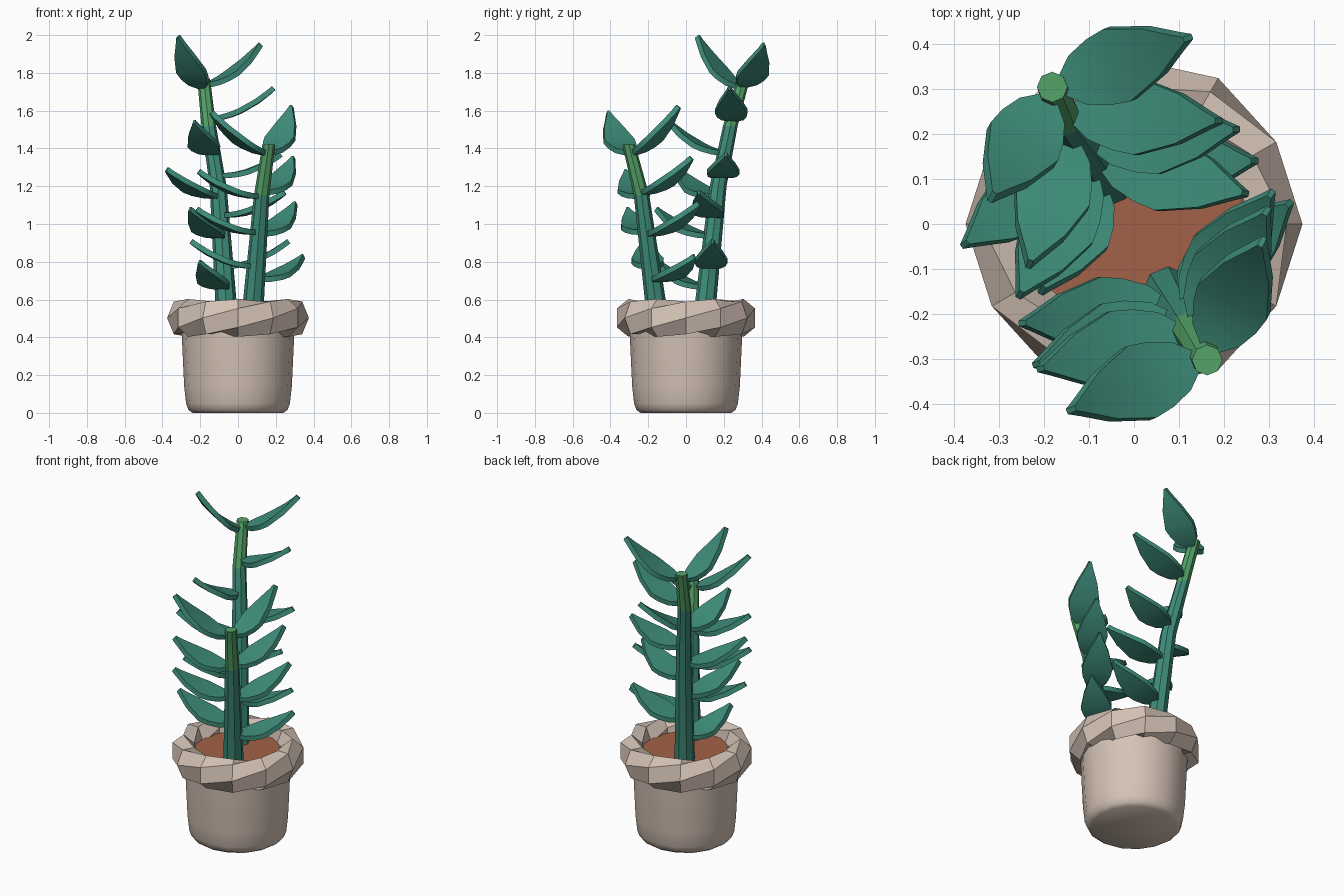
import bpy, bmesh, math
from mathutils import Vector

if "Cube" in bpy.data.objects:
    bpy.data.objects.remove(bpy.data.objects["Cube"])


def material(name, rgb):
    m = bpy.data.materials.new(name)
    lin = [((c / 255 + 0.055) / 1.055) ** 2.4 for c in rgb]
    m.diffuse_color = (*lin, 1)
    m.use_nodes = True
    m.node_tree.nodes["Principled BSDF"].inputs["Base Color"].default_value = m.diffuse_color
    return m


LEAF = material("leaf teal", (62, 141, 122))
SHOOT = material("young shoot green", (84, 162, 104))
CLAY = material("pale clay", (213, 195, 182))
SOIL = material("brown soil", (164, 98, 72))


def finish(bm, name, mats, angle=40):
    bmesh.ops.recalc_face_normals(bm, faces=bm.faces)
    mesh = bpy.data.meshes.new(name)
    bm.to_mesh(mesh)
    bm.free()
    for m in mats:
        mesh.materials.append(m)
    ob = bpy.data.objects.new(name, mesh)
    bpy.context.collection.objects.link(ob)
    bpy.ops.object.select_all(action='DESELECT')
    ob.select_set(True)
    bpy.context.view_layer.objects.active = ob
    bpy.ops.object.shade_smooth_by_angle(angle=math.radians(angle))
    return ob


def bridge(bm, a, b):
    n = len(a)
    return [bm.faces.new((a[i], a[(i + 1) % n], b[(i + 1) % n], b[i])) for i in range(n)]


def circle(bm, n, r, centre):
    return [bm.verts.new(Vector(centre) + Vector((r * math.cos(2 * math.pi * i / n),
            r * math.sin(2 * math.pi * i / n), 0))) for i in range(n)]


# Pot body: turned profile with a rounded foot
bm = bmesh.new()
rings = [circle(bm, 16, r, (0, 0, z)) for r, z in
         ((0.24, 0), (0.262, 0.015), (0.275, 0.05), (0.285, 0.14), (0.3, 0.46))]
bm.faces.new(rings[0])
for a, b in zip(rings, rings[1:]):
    bridge(bm, a, b)
finish(bm, "pot_body", [CLAY], 50)

# Rim: twisted ring, its six-sided section turning once around the pot
bm = bmesh.new()
SEG, SIDES = 12, 6
rings = []
for i in range(SEG):
    a = 2 * math.pi * i / SEG
    ring = []
    for k in range(SIDES):
        b = 2 * math.pi * k / SIDES + a
        r = 0.305 + 0.07 * math.cos(b)
        z = 0.503 + 0.1 * math.sin(b)
        ring.append(bm.verts.new((r * math.cos(a), r * math.sin(a), z)))
    rings.append(ring)
for i in range(SEG - 1):
    bridge(bm, rings[i], rings[i + 1])
# the section has turned by a full circle, so the ends meet point to point
bridge(bm, rings[-1], rings[0])
finish(bm, "pot_rim", [CLAY], 35)

# Soil disc
bm = bmesh.new()
bm.faces.new(circle(bm, 16, 0.285, (0, 0, 0.52)))
finish(bm, "soil", [SOIL])


def stem(name, path, r0, r1):
    """Tapered stem; the last stretch is the young green shoot."""
    bm = bmesh.new()
    z0, z1 = path[0][2], path[-1][2]
    rings = [circle(bm, 8, r0 + (r1 - r0) * (p[2] - z0) / (z1 - z0), p) for p in path]
    for i in range(len(rings) - 1):
        for f in bridge(bm, rings[i], rings[i + 1]):
            f.material_index = int(i == len(rings) - 2)
    cap = bm.faces.new(rings[-1])
    cap.material_index = 1
    finish(bm, name, [LEAF, SHOOT])


def on_stem(path, z):
    for a, b in zip(path, path[1:]):
        if z <= b[2]:
            break
    t = (z - a[2]) / (b[2] - a[2])
    return Vector(a).lerp(Vector(b), t)


# Leaf outline: fraction of length, half width
OUTLINE = ((0, 0.022), (0.13, 0.058), (0.3, 0.078), (0.45, 0.086),
           (0.73, 0.056), (0.92, 0.02), (1, 0.006))


def leaf(name, start, tip):
    """Thick pointed blade that bows upwards to its tip."""
    bm = bmesh.new()
    flat = Vector((tip.x - start.x, tip.y - start.y, 0)).normalized()
    side = Vector((-flat.y, flat.x, 0))
    start = start + flat * 0.02
    sag = 0.03 + 0.06 * max(0, tip.z - start.z - 0.13)
    rows = []
    for t, w in OUTLINE:
        c = start.lerp(tip, t) - Vector((0, 0, sag * 4 * t * (1 - t)))
        rows.append([bm.verts.new(c + side * w * s) for s in (-1, 0, 1)])
    for a, b in zip(rows, rows[1:]):
        for i in range(2):
            bm.faces.new((a[i], b[i], b[i + 1], a[i + 1]))
    bmesh.ops.recalc_face_normals(bm, faces=bm.faces)
    bmesh.ops.solidify(bm, geom=bm.faces[:], thickness=0.028)
    finish(bm, name, [LEAF])


# Each leaf: height on the stem, then tip position
TALL = [(-0.058, 0.095, 0.5), (-0.105, 0.17, 1.2), (-0.155, 0.235, 1.52), (-0.182, 0.305, 1.77)]
TALL_LEAVES = [(1.75, 0.11, 0.41, 1.96), (1.57, 0.18, 0.23, 1.73), (1.27, 0.22, 0.21, 1.38),
               (1.06, 0.24, 0.07, 1.18), (0.79, 0.26, 0.14, 0.92),
               (1.74, -0.31, 0.07, 2.0), (1.39, -0.23, -0.08, 1.55), (1.16, -0.37, -0.04, 1.3),
               (0.95, -0.25, -0.15, 1.09), (0.68, -0.2, -0.14, 0.81)]
SHORT = [(0.075, -0.15, 0.5), (0.125, -0.235, 1.15), (0.163, -0.303, 1.42)]
SHORT_LEAVES = [(1.39, -0.13, -0.41, 1.6), (1.16, -0.2, -0.32, 1.29), (0.97, -0.21, -0.31, 1.09),
                (0.79, -0.24, -0.22, 0.92),
                (1.39, 0.28, -0.05, 1.63), (1.18, 0.29, 0.02, 1.36), (0.96, 0.3, 0.06, 1.12),
                (0.72, 0.34, 0.04, 0.84)]

for label, path, leaves in (("tall", TALL, TALL_LEAVES), ("short", SHORT, SHORT_LEAVES)):
    stem(label + "_stem", path, 0.058, 0.034)
    for i, (z, *tip) in enumerate(leaves):
        leaf(f"{label}_leaf_{i + 1}", on_stem(path, z), Vector(tip))
